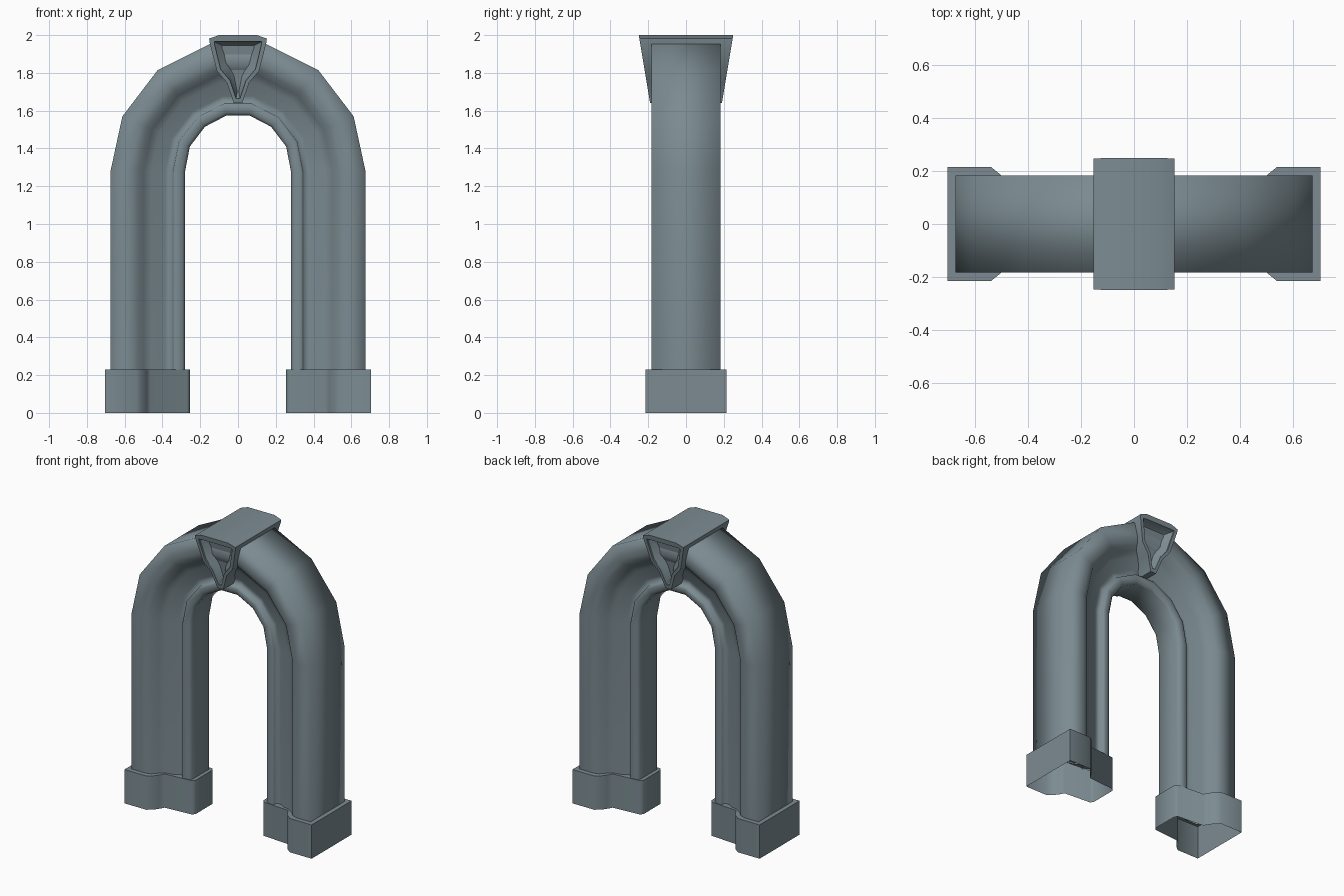
import bpy
import bmesh
from mathutils import Vector

cube = bpy.data.objects.get("Cube")
if cube:
    bpy.data.objects.remove(cube, do_unlink=True)

stone = bpy.data.materials.new("blue_grey_stone")
stone.use_nodes = True
colour = (0.2, 0.26, 0.285, 1)
stone.diffuse_color = colour
stone.node_tree.nodes["Principled BSDF"].inputs["Base Color"].default_value = colour


def finish(name, bm, sharp_angle=None):
    bmesh.ops.recalc_face_normals(bm, faces=bm.faces[:])
    mesh = bpy.data.meshes.new(name)
    bm.to_mesh(mesh)
    bm.free()
    mesh.materials.append(stone)
    obj = bpy.data.objects.new(name, mesh)
    bpy.context.collection.objects.link(obj)
    bpy.ops.object.select_all(action='DESELECT')
    obj.select_set(True)
    bpy.context.view_layer.objects.active = obj
    if sharp_angle is None:
        bpy.ops.object.shade_smooth()
    else:
        bpy.ops.object.shade_smooth_by_angle(angle=sharp_angle)
    return obj


def loft(bm, rings):
    """Join closed rings of points with quads and return the vertex rings."""
    loops = [[bm.verts.new(p) for p in ring] for ring in rings]
    for a, b in zip(loops, loops[1:]):
        for i in range(len(a)):
            j = (i + 1) % len(a)
            bm.faces.new((a[i], a[j], b[j], b[i]))
    return loops


def mirror_depth(half):
    """Close a half outline by mirroring its second coordinate."""
    return [(x, -y) for x, y in half] + [(x, y) for x, y in reversed(half)]


# Moulded arch: a section stretched between inner and outer curves
inner = [(.28, .22), (.28, 1.28), (.255, 1.41), (.175, 1.515), (.06, 1.575)]
outer = [(.675, .22), (.675, 1.28), (.612, 1.57), (.425, 1.815), (.14, 1.957)]
section = mirror_depth([
    (.28, .09), (.295, .105), (.335, .112), (.344, .105), (.349, .078),
    (.385, .08), (.415, .1), (.46, .11), (.5, .135), (.53, .17),
    (.57, .183), (.675, .183)])
stations = list(zip(inner, outer))
stations += [((-a[0], a[1]), (-b[0], b[1])) for a, b in reversed(stations)]
rings = []
for a, b in stations:
    ring = []
    for x, y in section:
        p = Vector(a).lerp(Vector(b), (x - .28) / .395)
        ring.append((p.x, y, p.y))
    rings.append(ring)
bm = bmesh.new()
loft(bm, rings)
finish("arch", bm)

# Hollow plinths, open underneath
footprint = mirror_depth([(.255, .092), (.27, .11), (.465, .125), (.482, .155),
                          (.505, .187), (.54, .215), (.705, .215)])
for side, name in ((1, "left_plinth"), (-1, "right_plinth")):
    bm = bmesh.new()
    loops = loft(bm, [[(side * x, y, z) for x, y in footprint] for z in (0, .23)])
    bm.faces.new(loops[1])
    finish(name, bm, 1.0)
    # Bottom is open, so keep the walls facing outwards
    mesh = bpy.data.objects[name].data
    if mesh.polygons[-1].normal.z < 0:
        mesh.flip_normals()

# Keystone with sloping ends and recessed shield-shaped panels
half = [(.022, 1.64), (.06, 1.75), (.112, 1.81), (.15, 1.96), (.153, 1.982)]
panel = [(.01, 1.665), (.042, 1.76), (.092, 1.82), (.125, 1.955), (.125, 1.965)]
floor = [(.004, 1.70), (.02, 1.78), (.05, 1.84), (.085, 1.93), (.085, 1.945)]


def shield(points, top, end, sink=0):
    outline = points + [(.1, top), (-.1, top)] + [(-x, z) for x, z in reversed(points)]
    return [(x, end * (.19 + .06 * (z - 1.64) / .36 - sink), z) for x, z in outline]


bm = bmesh.new()
front = [shield(floor, 1.945, -1, .05), shield(panel, 1.967, -1, .012),
         shield(panel, 1.967, -1), shield(half, 2, -1)]
back = [[(x, -y, z) for x, y, z in ring] for ring in reversed(front)]
loops = loft(bm, front + back)
bm.faces.new(loops[0])
bm.faces.new(loops[-1])
finish("keystone", bm, .6)
